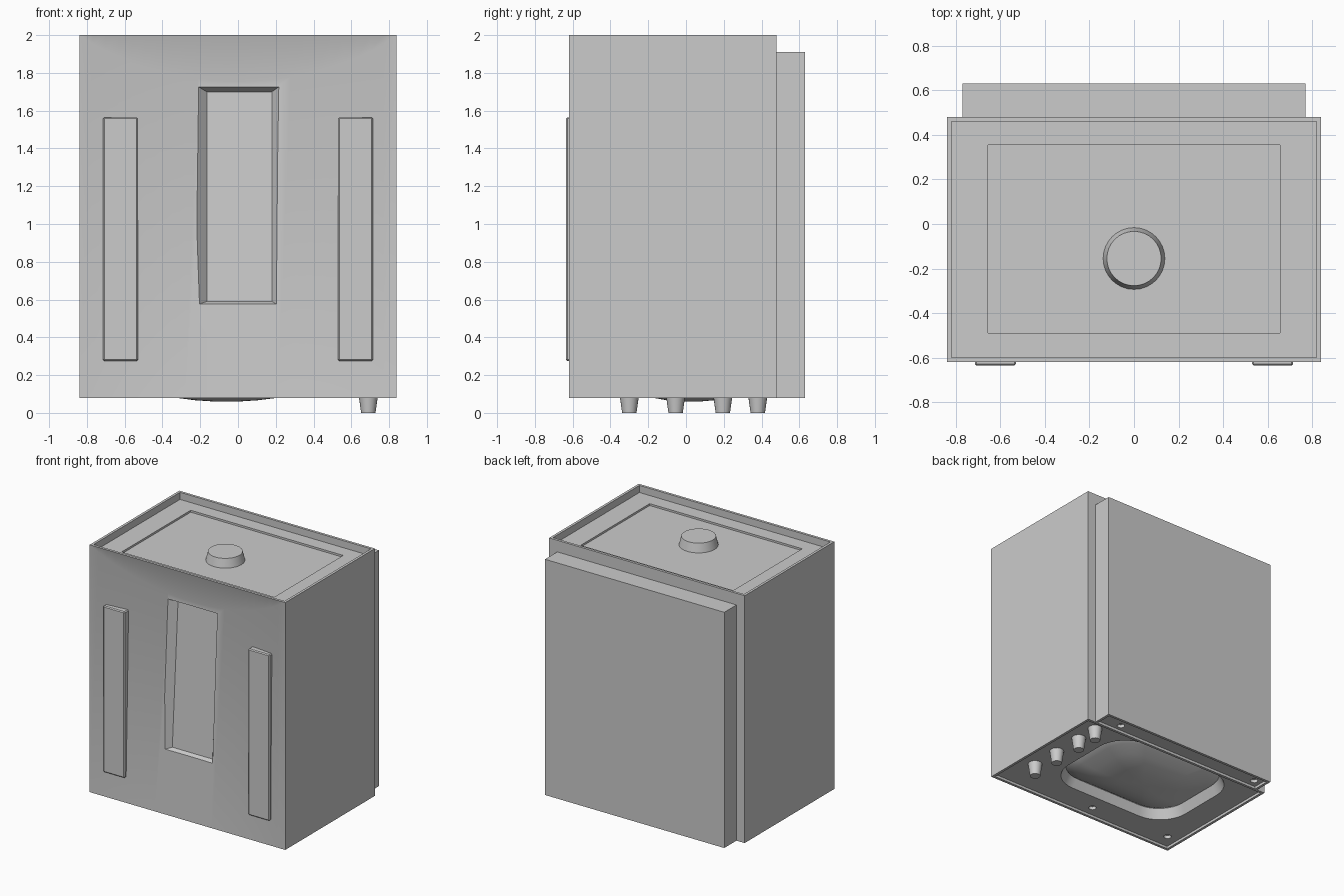
import bpy, bmesh, math

cube = bpy.data.objects.get("Cube")
if cube:
    bpy.data.objects.remove(cube, do_unlink=True)

grey = bpy.data.materials.new("plain grey")
grey.use_nodes = True
grey.diffuse_color = (0.6, 0.6, 0.6, 1)
grey.node_tree.nodes["Principled BSDF"].inputs["Base Color"].default_value = (0.6, 0.6, 0.6, 1)


def loft(name, rings):
    """Closed solid skinned through rings of equal length."""
    bm = bmesh.new()
    rows = [[bm.verts.new(p) for p in ring] for ring in rings]
    n = len(rows[0])
    for a, b in zip(rows, rows[1:]):
        for i in range(n):
            j = (i + 1) % n
            bm.faces.new((a[i], a[j], b[j], b[i]))
    bm.faces.new(rows[0])
    bm.faces.new(rows[-1])
    bmesh.ops.remove_doubles(bm, verts=bm.verts, dist=1e-5)
    bmesh.ops.recalc_face_normals(bm, faces=bm.faces)
    mesh = bpy.data.meshes.new(name)
    bm.to_mesh(mesh)
    bm.free()
    mesh.materials.append(grey)
    obj = bpy.data.objects.new(name, mesh)
    bpy.context.collection.objects.link(obj)
    return obj


def rect(x0, x1, y0, y1, z):
    return [(x0, y0, z), (x1, y0, z), (x1, y1, z), (x0, y1, z)]


def box(name, x0, x1, y0, y1, z0, z1):
    return loft(name, [rect(x0, x1, y0, y1, z0), rect(x0, x1, y0, y1, z1)])


def circle(x, y, r, z, n=32):
    steps = [math.tau * i / n for i in range(n)]
    return [(x + r * math.cos(a), y + r * math.sin(a), z) for a in steps]


def round_rect(x, y, hx, hy, r, z, n=8):
    pts = []
    for q, (sx, sy) in enumerate(((1, 1), (-1, 1), (-1, -1), (1, -1))):
        for i in range(n + 1):
            a = math.pi / 2 * (q + i / n)
            pts.append((x + sx * (hx - r) + r * math.cos(a),
                        y + sy * (hy - r) + r * math.sin(a), z))
    return pts


def activate(obj):
    bpy.ops.object.select_all(action='DESELECT')
    obj.select_set(True)
    bpy.context.view_layer.objects.active = obj


def smooth(obj, angle=30):
    activate(obj)
    bpy.ops.object.shade_smooth_by_angle(angle=math.radians(angle))


def cut(obj, cutter):
    mod = obj.modifiers.new("cut", 'BOOLEAN')
    mod.operation = 'DIFFERENCE'
    mod.solver = 'EXACT'
    mod.object = cutter
    activate(obj)
    bpy.ops.object.modifier_apply(modifier=mod.name)
    bpy.data.objects.remove(cutter, do_unlink=True)


# Main housing: front bows inward towards the top, then returns to a straight edge
HALF, FRONT, BACK, LOW, TOP = 0.84, -0.62, 0.48, 0.08, 2.0
LIP = 0.26
columns = []
COUNT = 24
for i in range(COUNT + 1):
    x = HALF * (2 * i / COUNT - 1)
    slope = 0.038 * (1 - (x / HALF) ** 2)
    crease = (TOP * LIP + LOW * slope) / (LIP + slope)
    columns.append([(x, BACK, LOW), (x, FRONT, LOW),
                    (x, FRONT + LIP * (TOP - crease), crease),
                    (x, FRONT, TOP), (x, BACK, TOP)])
housing = loft("housing", columns)
back_box = box("back_box", -0.77, 0.77, BACK, 0.63, LOW, 1.91)

# Tapered front slot with a leaning floor
slot_floor = [(-0.165, -0.57, 0.59), (0.18, -0.57, 0.59),
              (0.18, -0.5, 1.7), (-0.165, -0.5, 1.7)]
slot_mouth = [(-0.25, -0.64, 0.56), (0.23, -0.64, 0.56),
              (0.25, -0.62, 1.75), (-0.25, -0.62, 1.75)]
cut(housing, loft("slot_cutter", [slot_floor, slot_mouth]))

# Sunken top tray with a second shallow panel
cut(housing, box("tray_cutter", -0.82, 0.82, -0.6, 0.46, 1.945, 2.1))
cut(housing, box("panel_cutter", -0.655, 0.655, -0.49, 0.355, 1.93, 2.1))

# Sunken underside
cut(housing, box("base_cutter", -0.82, 0.82, -0.6, 0.46, 0, 0.1))
cut(back_box, box("back_base_cutter", -0.75, 0.75, 0.4, 0.61, 0, 0.1))

# Rounded dish well and screw holes below
DISH_X, DISH_Y = -0.06, 0.025


def dish_ring(scale, z):
    return round_rect(DISH_X, DISH_Y, 0.56 * scale, 0.42 * scale, 0.24 * scale, z)


cut(housing, loft("well_cutter", [dish_ring(1.03, 0.05), dish_ring(0.93, 0.18)]))
for x, y, part in ((-0.73, -0.49, housing), (-0.04, -0.52, housing),
                   (0.57, 0.53, back_box), (-0.69, 0.54, back_box)):
    cut(part, loft("hole_cutter", [circle(x, y, 0.028, 0.05, 16),
                                   circle(x, y, 0.028, 0.125, 16)]))
smooth(housing)

# Shallow bulging dish inside the well
dish = loft("underside_dish", [dish_ring(s, z) for s, z in (
    (0.94, 0.185), (0.92, 0.17), (0.8, 0.14), (0.64, 0.107), (0.48, 0.08),
    (0.3, 0.067), (0.14, 0.061), (0.02, 0.06))])
smooth(dish, 40)

# Top knob
knob = loft("top_knob", [circle(0, -0.155, 0.14, 1.925), circle(0, -0.155, 0.122, 1.998)])
smooth(knob)

# Raised front strips
for side, label in ((1, "left"), (-1, "right")):
    a, b = sorted((side * 0.53, side * 0.715))
    strip = box(label + "_front_strip", a, b, -0.56, -0.635, 0.275, 1.565)
    bevel = strip.modifiers.new("bevel", 'BEVEL')
    bevel.width = 0.007
    bevel.segments = 1

# Tapered feet in a row along the left side
for i, y in enumerate((-0.3, -0.055, 0.195, 0.38)):
    foot = loft("foot_%d" % (i + 1), [circle(0.69, y, 0.038, 0, 20),
                                     circle(0.69, y, 0.053, 0.105, 20)])
    smooth(foot)
